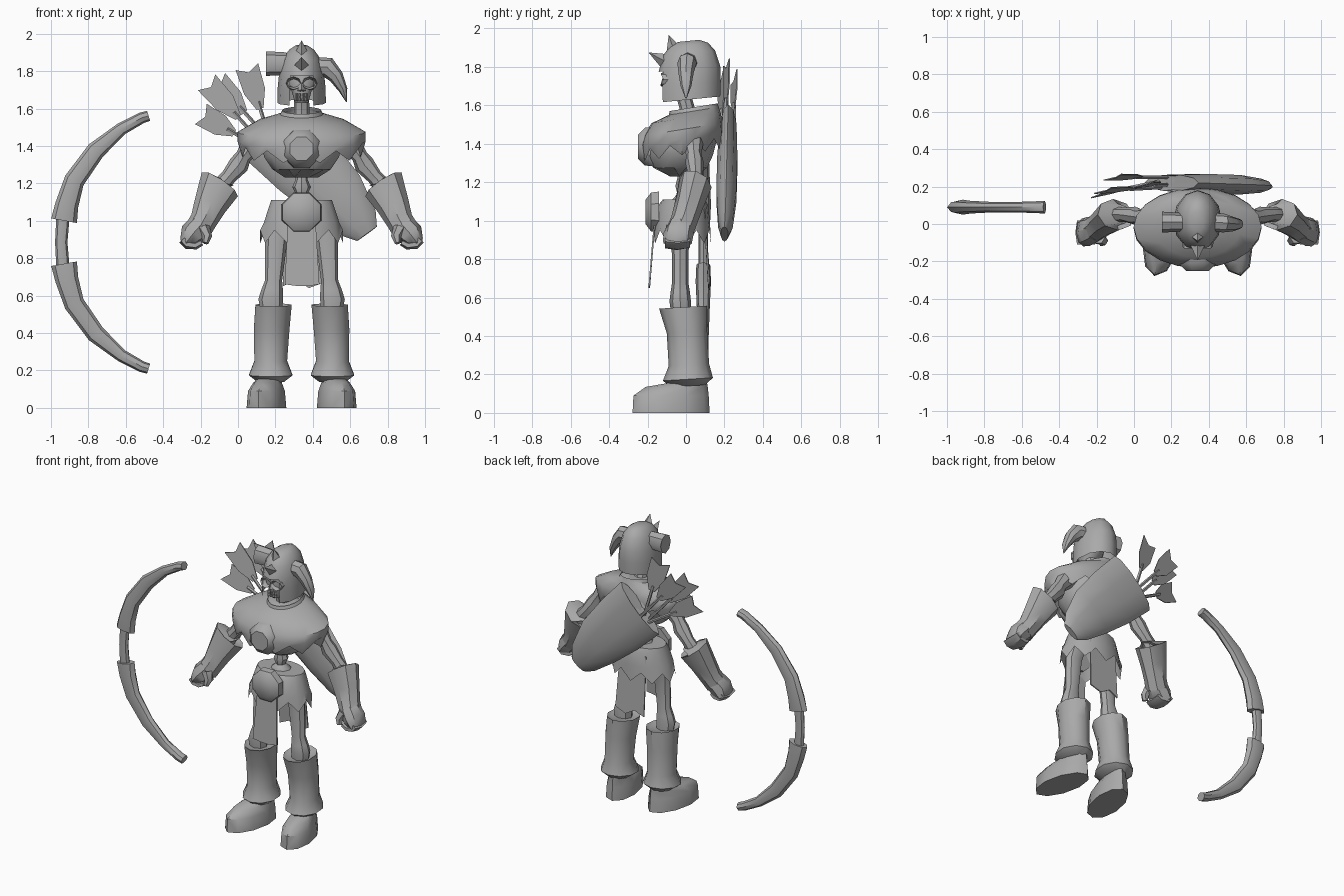
import bpy, bmesh, math
from mathutils import Vector, Matrix

if "Cube" in bpy.data.objects:
    bpy.data.objects.remove(bpy.data.objects["Cube"], do_unlink=True)

GREY = (0.4, 0.4, 0.4, 1)
mat = bpy.data.materials.new("stone grey")
mat.use_nodes = True
mat.diffuse_color = GREY
bsdf = next(n for n in mat.node_tree.nodes if n.type == 'BSDF_PRINCIPLED')
bsdf.inputs["Base Color"].default_value = GREY
CX = 0.34                      # body centre line
SIDES = ((-1, "right_"), (1, "left_"))


def finish(name, bm, s=1, cx=CX, smooth=40):
    """Mirror by s, shift to the body centre and make the object."""
    for v in bm.verts:
        v.co.x = cx + s * v.co.x
    bmesh.ops.recalc_face_normals(bm, faces=bm.faces)
    me = bpy.data.meshes.new(name)
    bm.to_mesh(me)
    bm.free()
    me.materials.append(mat)
    ob = bpy.data.objects.new(name, me)
    bpy.context.collection.objects.link(ob)
    bpy.ops.object.select_all(action='DESELECT')
    ob.select_set(True)
    bpy.context.view_layer.objects.active = ob
    bpy.ops.object.shade_smooth_by_angle(angle=math.radians(smooth))
    return ob


def skin(rings, caps=(True, True)):
    bm = bmesh.new()
    vs = [[bm.verts.new(p) for p in r] for r in rings]
    n = len(vs[0])
    for a, b in zip(vs, vs[1:]):
        for i in range(n):
            j = (i + 1) % n
            bm.faces.new((a[i], a[j], b[j], b[i]))
    if caps[0]:
        bm.faces.new(vs[0])
    if caps[1]:
        bm.faces.new(vs[-1])
    return bm


def stack(rows, n=12, caps=(True, True), jag=0, tilt=0):
    """Upright loft; rows are x, y, z, half width, half depth. Row 0 may be jagged."""
    rings = []
    for k, (x, y, z, rx, ry) in enumerate(rows):
        ring = []
        for i in range(n):
            a = 2 * math.pi * i / n - math.pi / 2
            dy = ry * math.sin(a)
            tooth = jag * (-1) ** i if k == 0 else 0
            ring.append(Vector((x + rx * math.cos(a), y + dy, z + tooth + tilt * dy)))
        rings.append(ring)
    return skin(rings, caps)


def tube(path, n=8, caps=(True, True)):
    """Loft along a path; rows are x, y, z, in-plane radius, depth radius."""
    pts = [Vector(p[:3]) for p in path]
    rings = []
    for k, p in enumerate(path):
        t = (pts[min(k + 1, len(pts) - 1)] - pts[max(k - 1, 0)]).normalized()
        v = (Vector((0, 1, 0)) - t * t.y).normalized()
        u = v.cross(t)
        rings.append([pts[k] + u * p[3] * math.cos(2 * math.pi * i / n)
                      + v * p[4] * math.sin(2 * math.pi * i / n) for i in range(n)])
    return skin(rings, caps)


def plate(outline, y, thick=0.008):
    """Thin plate from x, z points, with one depth per point or a shared one."""
    ys = y if isinstance(y, (list, tuple)) else [y] * len(outline)
    return skin([[Vector((x, d + o, z)) for (x, z), d in zip(outline, ys)]
                 for o in (0, thick)])


def boss(z, r, y, depth):
    """Domed eight sided disc facing forward."""
    def ring(rad, yy):
        return [Vector((rad * math.cos((i + .5) * math.pi / 4), yy,
                        z + rad * math.sin((i + .5) * math.pi / 4))) for i in range(8)]
    return skin([ring(r, y + depth), ring(r * .95, y + depth * .4), ring(r * .6, y)])


for s, side in SIDES:
    # feet, turned outwards
    foot = stack([(0, -.08, 0, .1, .205), (0, -.08, .09, .092, .2),
                  (0, -.05, .135, .07, .165), (0, .035, .165, .06, .075),
                  (0, .03, .25, .05, .055)], 10)
    bmesh.ops.rotate(foot, verts=foot.verts, cent=(0, .03, 0),
                     matrix=Matrix.Rotation(math.radians(12), 3, 'Z'))
    bmesh.ops.translate(foot, verts=foot.verts, vec=(.165, 0, 0))
    finish(side + "foot", foot, s)
    # flared shin guards
    finish(side + "shin_guard", stack([
        (.165, .01, .14, .075, .09), (.165, .01, .175, .122, .13), (.165, .015, .25, .092, .105),
        (.16, .005, .42, .1, .105), (.15, -.015, .55, .102, .125),
        (.15, -.015, .535, .08, .1)], 10, tilt=.06), s)
    # knees and thighs
    finish(side + "leg", stack([
        (.16, -.025, .5, .055, .05), (.165, -.03, .58, .066, .056), (.158, -.03, .63, .058, .05),
        (.15, -.03, .68, .046, .042), (.135, -.03, .9, .06, .045),
        (.11, -.01, 1.04, .065, .06)], 8), s)
    # arms
    finish(side + "upper_arm", tube([
        (.2, .03, 1.47, .06, .06), (.27, .035, 1.4, .058, .055), (.31, .04, 1.345, .043, .04),
        (.335, .045, 1.3, .055, .048), (.39, .05, 1.235, .042, .038),
        (.43, .05, 1.19, .048, .042), (.47, .03, 1.1, .04, .04)]), s)
    finish(side + "bracer", tube([
        (.43, .05, 1.17, .07, .06), (.437, .05, 1.195, .116, .088),
        (.49, .015, 1.08, .088, .075), (.525, -.01, 1.0, .072, .07),
        (.555, -.03, .95, .072, .072)]), s)
    finish(side + "palm", tube([
        (.545, -.025, .97, .068, .07), (.585, -.04, .925, .07, .078),
        (.615, -.045, .885, .04, .075), (.62, -.045, .872, .025, .06)]), s)
    finish(side + "fingers", tube([
        (.635, -.045, .9, .025, .075), (.61, -.045, .872, .024, .075),
        (.565, -.05, .868, .022, .07), (.535, -.05, .885, .018, .065)], 6), s)
    finish(side + "thumb", tube([
        (.525, -.07, .96, .035, .04), (.505, -.09, .915, .027, .028),
        (.515, -.1, .88, .016, .02)], 6), s)
    # skull eye rims
    rim = [Vector((.043 + .04 * math.cos(i * math.pi / 4), -.115 + .012 * (i % 4 == 0),
                   1.735 + .034 * math.sin(i * math.pi / 4))) for i in range(8)]
    hub = Vector((.043, -.09, 1.735))
    finish(side + "eye_socket", skin([
        [hub + (p - hub) * f + Vector((0, d, 0)) for p in rim]
        for f, d in ((1.1, .05), (1, -.015), (.7, 0), (.5, .05))]), s)

# spine with a bony bulge
finish("spine", stack([(0, .0, 1.04, .1, .08), (0, -.01, 1.11, .068, .06),
                       (0, -.01, 1.14, .03, .035), (0, -.01, 1.18, .05, .045),
                       (0, -.01, 1.22, .032, .035), (0, 0, 1.32, .04, .04)], 8))
# torn skirt and hanging cloths
finish("skirt", stack([(0, -.02, .915, .225, .15), (0, -.02, .99, .205, .145),
                       (0, -.015, 1.08, .175, .13), (0, -.01, 1.11, .165, .11)],
                      18, (False, True), jag=.035))
finish("front_cloth", plate([(-.07, 1.08), (.07, 1.08), (.095, .66), (.03, .65), (-.03, .652),
                             (-.09, .66)], [-.16, -.16, -.195, -.195, -.195, -.195]))
finish("back_cloth", plate([(-.1, 1.06), (.1, 1.06), (.12, .67), (.04, .64), (-.03, .68),
                            (-.1, .65)], [.09, .09, .115, .12, .12, .115]))
finish("belt_disc", boss(1.045, .115, -.21, .07))

# chest
finish("chest", stack([(0, -.02, 1.25, .09, .07), (0, -.03, 1.275, .16, .14),
                       (0, -.035, 1.34, .205, .175), (0, -.02, 1.42, .225, .18),
                       (0, .01, 1.53, .2, .13), (0, .03, 1.57, .09, .08)], 14, jag=.02))
finish("chest_disc", boss(1.385, .112, -.25, .09))
# shoulder mantle with a ragged hem
finish("mantle", stack([(0, -.02, 1.37, .315, .205), (0, -.02, 1.425, .343, .215),
                        (0, -.015, 1.475, .342, .205), (0, 0, 1.535, .235, .18),
                        (0, .04, 1.57, .115, .13), (0, .04, 1.59, .105, .125)],
                       20, (False, False), jag=.03, tilt=.16))
finish("neck", stack([(0, .02, 1.5, .06, .06), (0, .01, 1.57, .042, .04),
                      (0, -.02, 1.68, .04, .04)], 8))

# skull
finish("skull", stack([(0, -.06, 1.63, .035, .04), (0, -.06, 1.655, .045, .055),
                       (0, -.045, 1.69, .055, .07), (0, -.03, 1.73, .09, .085),
                       (0, -.01, 1.8, .095, .1), (0, 0, 1.86, .06, .07)], 10))
finish("nose", tube([(0, -.105, 1.73, .01, .02), (0, -.12, 1.695, .022, .015)], 4))
for i in range(4):
    for row, z in (("upper", 1.672), ("lower", 1.65)):
        finish(f"{row}_tooth_{i + 1}", stack([(-.027 + .018 * i, -.108, z - .009, .008, .014),
                                              (-.027 + .018 * i, -.108, z + .009, .008, .014)], 4))
# helmet with a face opening
helmet = stack([(0, .018, 1.63, .13, .16), (0, .018, 1.71, .128, .163),
                (0, .018, 1.79, .12, .16), (0, .015, 1.87, .098, .137),
                (0, .015, 1.915, .066, .1), (0, .015, 1.935, .035, .055)],
               12, (False, True), tilt=.1)
face = [f for f in helmet.faces if f.calc_center_median().y < -.09
        and f.calc_center_median().z < 1.77 and abs(f.calc_center_median().x) < .05]
bmesh.ops.delete(helmet, geom=face, context='FACES')
finish("helmet", helmet)


# horns and crest spikes
def spike(name, base, tip, r):
    bm = bmesh.new()
    b, t = Vector(base), Vector(tip)
    bmesh.ops.create_cone(bm, segments=4, radius1=r, radius2=0, depth=(t - b).length, cap_ends=True)
    rot = (t - b).to_track_quat('Z', 'X').to_matrix().to_4x4()
    bm.transform(Matrix.Translation((b + t) / 2) @ rot)
    finish(name, bm)


spike("crest_spike", (0, -.06, 1.88), (0, -.09, 1.965), .045)
spike("brow_spike", (0, -.11, 1.83), (0, -.195, 1.875), .04)
finish("broken_horn", tube([(-.08, .01, 1.84, .06, .05), (-.19, .01, 1.84, .066, .056),
                            (-.18, .01, 1.84, .045, .04)], 8))
finish("whole_horn", tube([(.08, .01, 1.82, .055, .05), (.14, .005, 1.82, .055, .05),
                           (.185, 0, 1.77, .04, .04), (.222, 0, 1.7, .024, .028),
                           (.24, 0, 1.635, .002, .003)], 8))

# quiver slung across the back
finish("quiver", tube([(.35, .2, .93, .065, .02), (.31, .205, .985, .11, .04),
                       (.19, .21, 1.13, .165, .055), (.02, .215, 1.3, .195, .055),
                       (-.14, .22, 1.46, .205, .045), (-.12, .22, 1.44, .18, .03)], 10), smooth=50)

# arrows: shaft and forked fletching between a root and a tip (x, y, z)
ARROWS = [((.13, .21, 1.56), (.055, .21, 1.8)), ((.03, .19, 1.52), (-.15, .18, 1.72)),
          ((.06, .25, 1.55), (-.1, .25, 1.73)), ((.01, .2, 1.45), (-.18, .16, 1.56))]
for k, (root, tip) in enumerate(ARROWS):
    r, t = Vector(root), Vector(tip)
    d = (t - r).normalized()
    w = Vector((d.z, .25, -d.x)).normalized()
    start = r - d * .22
    q = r + d * .08
    finish(f"arrow_shaft_{k + 1}", tube([(*start, .011, .011), (*q, .011, .011)], 5), cx=0)
    L = (t - r).length
    shape = [(.16, .02), (.55, .06), (1.1, .065), (.97, 0), (1.1, -.065), (.55, -.06), (.16, -.02)]
    flat = [r + d * L * a + w * b for a, b in shape]
    off = Vector((0, .003, 0))
    finish(f"arrow_fletching_{k + 1}", skin([[p - off for p in flat], [p + off for p in flat]]), cx=0)

# bow: grip and two matching limbs
BY, BZ = .09, .885
finish("bow_grip", tube([(-.935, BY, BZ - .15, .036, .025), (-.945, BY, BZ, .033, .024),
                         (-.935, BY, BZ + .15, .036, .025)], 8), cx=0)
for s, name in ((1, "upper"), (-1, "lower")):
    limb = [(-.93, .115, .07, .036), (-.915, .2, .062, .04), (-.875, .33, .055, .034), (-.76, .49, .05, .028),
            (-.625, .605, .034, .028), (-.515, .665, .03, .032), (-.478, .676, .028, .034)]
    finish(f"{name}_bow_limb", tube([(x, BY, BZ + s * z, a, b) for x, z, a, b in limb], 8), cx=0)
